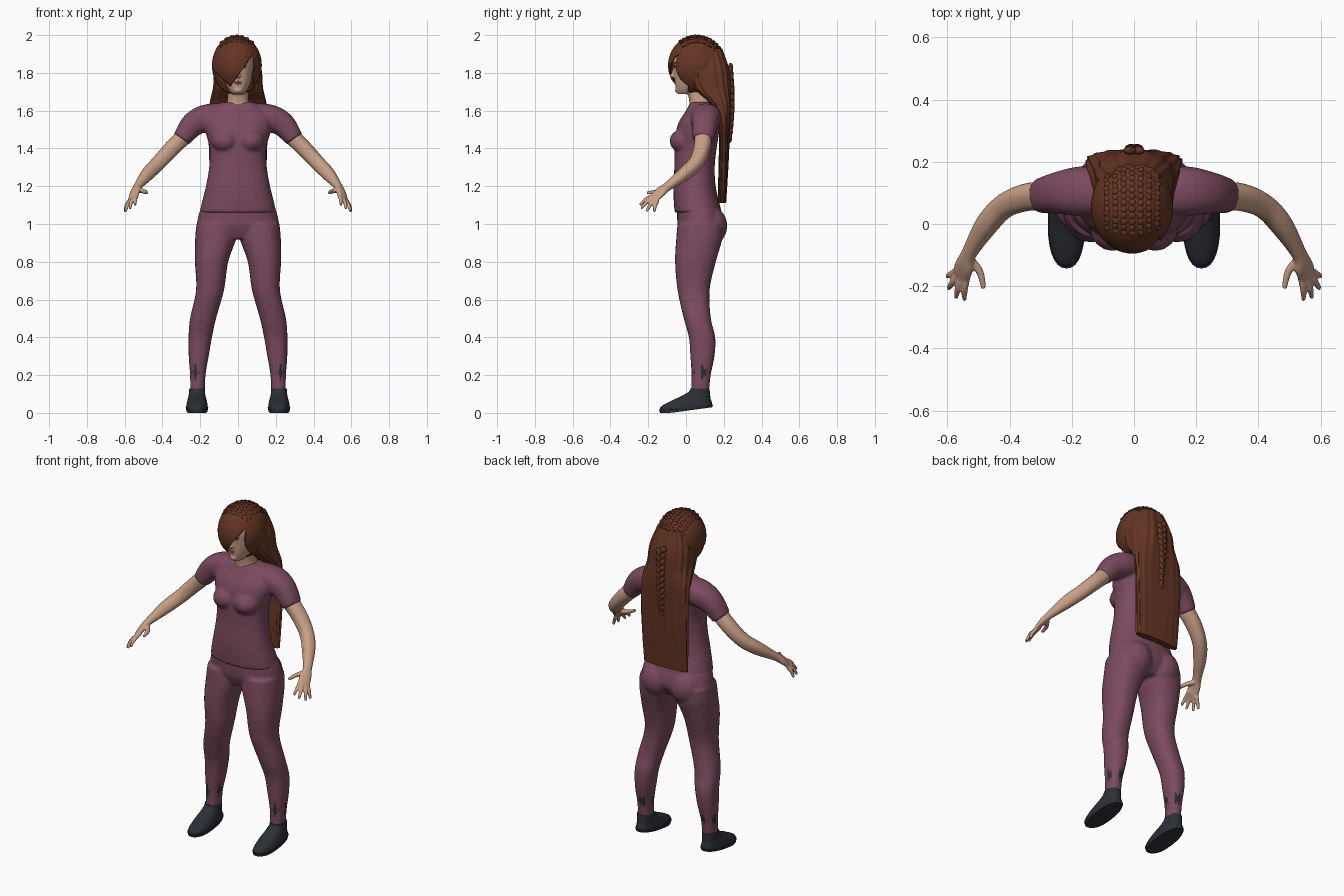
import bpy, bmesh, math
from mathutils import Vector, Matrix
from mathutils.bvhtree import BVHTree

if "Cube" in bpy.data.objects:
    bpy.data.objects.remove(bpy.data.objects["Cube"])


def material(name, rgb):
    m = bpy.data.materials.new(name)
    m.use_nodes = True
    m.diffuse_color = (*rgb, 1)
    m.node_tree.nodes["Principled BSDF"].inputs["Base Color"].default_value = (*rgb, 1)
    return m


CLOTH = material("plum cloth", (0.2, 0.07, 0.115))
SKIN = material("skin", (0.58, 0.35, 0.24))
HAIR = material("auburn hair", (0.13, 0.036, 0.017))
DARK = material("charcoal", (0.025, 0.028, 0.036))
LIPS = material("lips", (0.4, 0.17, 0.13))
WHITE = material("eye white", (0.6, 0.56, 0.52))


def spline(rows, steps):
    """Catmull-Rom through rows of numbers."""
    rows = [Vector(r) for r in rows]
    out = []
    for i in range(len(rows) - 1):
        a, b, c, d = (rows[min(max(i + k, 0), len(rows) - 1)] for k in (-1, 0, 1, 2))
        for s in range(steps):
            t = s / steps
            out.append(b + (c - a) * (t / 2) + (a * 2 - b * 5 + c * 4 - d) * (t * t / 2)
                       + (b * 3 - a - c * 3 + d) * (t ** 3 / 2))
    return out + [rows[-1]]


def loft(bm, rows, n=28, power=2.3, steps=5, ref=None, ripple=0.0):
    """Skin rings (x, y, z, rx, ry): level, or across the path when ref is given."""
    rows = spline(rows, steps)
    rings = []
    for i, r in enumerate(rows):
        u, v = Vector((1, 0, 0)), Vector((0, 1, 0))
        if ref:
            t = (rows[min(i + 1, len(rows) - 1)] - rows[max(i - 1, 0)])
            t = Vector(t[:3]).normalized()
            v = (ref - t * ref.dot(t)).normalized()
            u = v.cross(t)
        ring = []
        for k in range(n):
            a = math.tau * k / n
            c, s = math.cos(a), math.sin(a)
            grow = 1 + ripple * math.sin(a * 16 + math.sin(r[2] * 9))
            px = math.copysign(abs(c) ** (2 / power), c) * r[3] * grow
            py = math.copysign(abs(s) ** (2 / power), s) * r[4] * grow
            ring.append(bm.verts.new(Vector(r[:3]) + u * px + v * py))
        rings.append(ring)
    for p, q in zip(rings, rings[1:]):
        for k in range(n):
            bm.faces.new((p[k], p[(k + 1) % n], q[(k + 1) % n], q[k]))
    bm.faces.new(rings[0][::-1])
    bm.faces.new(rings[-1])


def blob(bm, loc, size, rot=(0, 0, 0), seg=16):
    basis = Matrix.Rotation(rot[2], 4, "Z") @ Matrix.Rotation(rot[1], 4, "Y") @ Matrix.Rotation(rot[0], 4, "X")
    bmesh.ops.create_uvsphere(bm, u_segments=seg, v_segments=seg // 2 + 2, radius=1,
                              matrix=Matrix.Translation(loc) @ basis @ Matrix.Diagonal((*size, 1)))


def finish(name, bm, mat, voxel=0, smooth=4, angle=50):
    """Make the object; a voxel size welds overlapping parts into one skin."""
    bmesh.ops.recalc_face_normals(bm, faces=bm.faces)
    me = bpy.data.meshes.new(name)
    bm.to_mesh(me)
    bm.free()
    ob = bpy.data.objects.new(name, me)
    bpy.context.collection.objects.link(ob)
    if voxel:
        mod = ob.modifiers.new("weld", "REMESH")
        mod.mode, mod.voxel_size = "VOXEL", voxel
        mod = ob.modifiers.new("soften", "SMOOTH")
        mod.factor, mod.iterations = 0.5, smooth
        dg = bpy.context.evaluated_depsgraph_get()
        baked = bpy.data.meshes.new_from_object(ob.evaluated_get(dg))
        ob.modifiers.clear()
        ob.data = baked
    ob.data.materials.clear()
    ob.data.materials.append(mat)
    bpy.ops.object.select_all(action="DESELECT")
    ob.select_set(True)
    bpy.context.view_layer.objects.active = ob
    bpy.ops.object.shade_smooth_by_angle(angle=math.radians(angle))
    return ob


# Shirt: torso, bust and short sleeves
bm = bmesh.new()
loft(bm, [(0, .065, 1.06, .203, .125), (0, .055, 1.12, .19, .12), (0, .045, 1.2, .17, .112),
          (0, .045, 1.3, .153, .107), (0, .05, 1.4, .15, .112), (0, .058, 1.47, .168, .115),
          (0, .07, 1.54, .18, .108), (0, .085, 1.6, .155, .085), (0, .085, 1.645, .085, .062)])
for s in (1, -1):
    blob(bm, (s * .068, -.01, 1.44), (.075, .078, .065))
    loft(bm, [(s * .08, .1, 1.575, .065, .075), (s * .17, .105, 1.56, .072, .08),
              (s * .24, .1, 1.525, .065, .068), (s * .3, .09, 1.448, .048, .056)], ref=Vector((0, 1, 0)))
finish("shirt", bm, CLOTH, .008, 6)

# Trousers: pelvis, seat and legs
bm = bmesh.new()
loft(bm, [(0, .07, .92, .13, .085), (0, .078, .98, .21, .12),
          (0, .076, 1.03, .213, .123), (0, .066, 1.09, .195, .115)])
for s in (1, -1):
    blob(bm, (s * .095, .115, .99), (.1, .105, .11))
    loft(bm, [(s * .115, .075, 1.0, .105, .12), (s * .119, .07, .92, .108, .122),
              (s * .14, .05, .8, .088, .108), (s * .148, .04, .65, .074, .085),
              (s * .185, .06, .5, .069, .072), (s * .2, .085, .4, .062, .07),
              (s * .208, .087, .3, .053, .064), (s * .213, .08, .2, .041, .051),
              (s * .214, .075, .1, .038, .046)])
trousers = finish("trousers", bm, CLOTH, .0075, 6)
trousers.data.materials.append(DARK)
# Ragged dark patches at the ankles
for f in trousers.data.polygons:
    c = f.center
    if .15 < c.z < .27:
        a = math.atan2(c.y - .08, abs(c.x) - .213)
        reach = .032 * (math.sin(a * 4 + .6) + .5 * math.sin(a * 13))
        f.material_index = int(abs(c.z - .215) < reach)

# Shoes, raised towards the heel
for s, side in ((1, "left"), (-1, "right")):
    for part, rows in (("sole", [(0, 0, 0, .056, .138), (0, 0, .018, .06, .143)]),
                       ("shoe", [(0, 0, .016, .057, .138), (0, .003, .035, .056, .134),
                                 (0, .022, .06, .051, .108), (0, .05, .085, .045, .078),
                                 (0, .07, .11, .042, .056), (0, .075, .13, .041, .05)])):
        bm = bmesh.new()
        loft(bm, [(s * .217, *r[1:]) for r in rows], steps=3)
        for v in bm.verts:
            v.co.z += .03 * max(0, (v.co.y + .08) / .22) * max(0, 1 - v.co.z / .12)
        finish(f"{side}_{part}", bm, DARK, angle=40)

# Arms with hands and spread fingers
across = Vector((.04, .02, -.03))
fingers = [((.535, -.165, 1.155), (.545, -.245, 1.1)), ((.551, -.17, 1.143), (.572, -.237, 1.082)),
           ((.564, -.163, 1.132), (.596, -.207, 1.066)), ((.572, -.15, 1.125), (.6, -.168, 1.064))]
for s, side in ((1, "left"), (-1, "right")):
    bm = bmesh.new()
    loft(bm, [(.27, .092, 1.48, .044, .046), (.35, .085, 1.4, .042, .044), (.42, .055, 1.325, .039, .039),
              (.475, -.005, 1.268, .036, .036), (.53, -.095, 1.2, .021, .025),
              (.545, -.135, 1.17, .017, .034), (.557, -.168, 1.138, .012, .033)], ref=across)
    for base, tip in fingers:
        mid = Vector(base).lerp(Vector(tip), .5) + Vector((.004, -.004, .004))
        loft(bm, [(*base, .011, .011), (*mid, .0105, .0105), (*tip, .007, .007)], n=10, ref=across)
    loft(bm, [(.525, -.115, 1.18, .014, .014), (.495, -.155, 1.172, .012, .012),
              (.483, -.207, 1.164, .008, .008)], n=10, ref=Vector((0, 0, 1)))
    bmesh.ops.scale(bm, vec=(s, 1, 1), verts=bm.verts)
    finish(f"{side}_arm", bm, SKIN, .0045, 3)

# Head, nose and neck
bm = bmesh.new()
loft(bm, [(0, .08, 1.58, .085, .065), (0, .078, 1.64, .06, .06), (0, .07, 1.7, .055, .06),
          (0, .07, 1.78, .05, .06)])
loft(bm, [(0, -.002, 1.688, .03, .042), (0, .012, 1.712, .05, .064), (0, .025, 1.75, .067, .084),
          (0, .035, 1.8, .078, .099), (0, .047, 1.86, .085, .115), (0, .055, 1.92, .078, .108),
          (0, .055, 1.965, .045, .07)], power=2.1)
blob(bm, (0, -.066, 1.785), (.014, .02, .012))
blob(bm, (0, -.062, 1.808), (.009, .013, .03), (-.2, 0, 0))
blob(bm, (0, -.045, 1.708), (.022, .014, .014))
head = finish("head", bm, SKIN, .005, 3)

# Face details laid on the skin
skin_tree = BVHTree.FromPolygons([v.co for v in head.data.vertices],
                                 [p.vertices[:] for p in head.data.polygons])


def on_face(name, x, z, size, mat, lift=0.0, tilt=0.0):
    hit = skin_tree.ray_cast(Vector((x, -1, z)), Vector((0, 1, 0)))[0]
    bm = bmesh.new()
    blob(bm, (x, hit.y - lift, z), size, (0, tilt, -x * -8), 12)
    finish(name, bm, mat)


on_face("upper_lip", 0, 1.752, (.019, .004, .004), LIPS)
on_face("lower_lip", 0, 1.744, (.016, .0045, .0045), LIPS)
for s, side in ((1, "left"), (-1, "right")):
    on_face(f"{side}_eye", s * .034, 1.832, (.014, .003, .006), WHITE)
    on_face(f"{side}_iris", s * .034, 1.832, (.006, .003, .006), DARK, .002)
    on_face(f"{side}_lashes", s * .034, 1.839, (.016, .003, .0025), DARK, .001)
    on_face(f"{side}_brow", s * .036, 1.853, (.018, .003, .003), HAIR, .001, s * -.1)

# Hair cap with a swept fringe, cut to open the face
CENTRE, RADII = Vector((-.006, .056, 1.84)), Vector((.132, .151, .158))
bm = bmesh.new()
blob(bm, CENTRE, RADII, seg=56)
tip, part, side_end = Vector((-.04, 0, 1.728)), Vector((.078, 0, 1.895)), Vector((-.14, 0, 1.82))
sweep = (part - tip).cross(Vector((0, 1, 0))).normalized()
edge = (tip - side_end).cross(Vector((0, 1, 0))).normalized()
cuts = ((tip, sweep), (tip, edge), (Vector((.084, 0, 0)), Vector((1, 0, 0))), (Vector((0, .01, 0)), Vector((0, 1, 0))))
for point, normal in cuts:
    bmesh.ops.bisect_plane(bm, geom=bm.verts[:] + bm.edges[:] + bm.faces[:], plane_co=point, plane_no=normal)


def in_opening(c):
    right_of_sweep = (c.x - tip.x) * (part.z - tip.z) > (c.z - tip.z) * (part.x - tip.x)
    below_edge = (c.x - tip.x) * (side_end.z - tip.z) < (c.z - tip.z) * (side_end.x - tip.x)
    below_edge = c.z < tip.z + (c.x - tip.x) * (side_end.z - tip.z) / (side_end.x - tip.x) if c.x < tip.x else False
    return c.y < .01 and c.x < .084 and (right_of_sweep or below_edge)


bmesh.ops.delete(bm, geom=[f for f in bm.faces if in_opening(f.calc_center_median())], context="FACES")
cap = finish("hair_cap", bm, HAIR)
shell = cap.modifiers.new("thickness", "SOLIDIFY")
shell.thickness = .008

# Long hair falling down the back
bm = bmesh.new()
loft(bm, [(0, .1, 1.93, .085, .09), (0, .115, 1.82, .122, .112), (0, .137, 1.72, .13, .1),
          (0, .185, 1.63, .148, .055), (0, .203, 1.5, .153, .03), (0, .198, 1.3, .148, .026),
          (0, .19, 1.11, .14, .022)], n=112, power=2.8, ripple=.025)
finish("long_hair", bm, HAIR)

# Plait down the back, crossing strands in pairs
bm = bmesh.new()
for i in range(11):
    t = i / 10
    for s in (1, -1):
        blob(bm, (s * .011 * (1.2 - t), .236 + .012 * math.sin(t * 3) - .008 * t, 1.82 - .36 * t - .009 * s),
             (.018 - .007 * t, .014, .026), (0, s * .6, 0), 10)
blob(bm, (0, .222, 1.44), (.01, .01, .035), seg=10)
finish("back_plait", bm, HAIR)

# Crown plaits hugging the cap, plus a band across them
bm = bmesh.new()
for row in range(-3, 4):
    for i in range(12):
        x, a = row * .027, math.radians(125 - 8 * i)
        ring = math.sqrt(1 - (x / RADII.x) ** 2)
        loc = CENTRE + Vector((x, -math.cos(a) * RADII.y * ring * -1, math.sin(a) * RADII.z * ring))
        blob(bm, loc, (.012, .011, .005), (a - math.pi / 2, x * 6, .6 if i % 2 else -.6), 8)
finish("crown_plaits", bm, HAIR)
